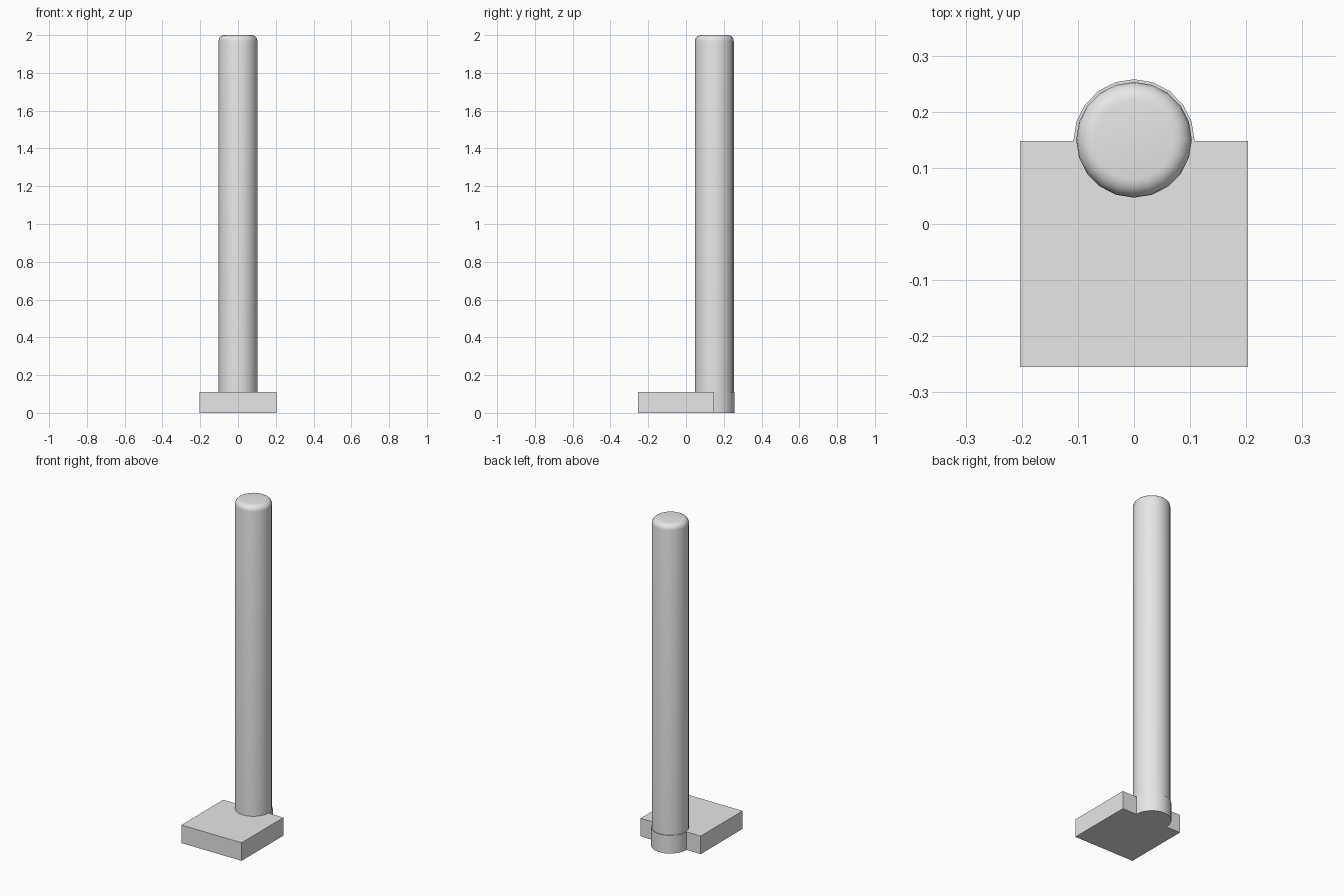
import bpy, bmesh, math

cube = bpy.data.objects.get("Cube")
if cube:
    bpy.data.objects.remove(cube, do_unlink=True)

SIDES = 20
POST_Y = 0.15
BASE_TOP = 0.11

# Single grey material
grey = bpy.data.materials.new("light grey")
grey.use_nodes = True
grey.diffuse_color = (0.8, 0.8, 0.8, 1)
grey.node_tree.nodes["Principled BSDF"].inputs["Base Color"].default_value = (0.8, 0.8, 0.8, 1)


def finish(name, bm, angle):
    bmesh.ops.recalc_face_normals(bm, faces=bm.faces)
    mesh = bpy.data.meshes.new(name)
    bm.to_mesh(mesh)
    bm.free()
    mesh.materials.append(grey)
    obj = bpy.data.objects.new(name, mesh)
    bpy.context.collection.objects.link(obj)
    bpy.ops.object.select_all(action='DESELECT')
    obj.select_set(True)
    bpy.context.view_layer.objects.active = obj
    bpy.ops.object.shade_smooth_by_angle(angle=math.radians(angle))
    return obj


def ring(bm, radius, z):
    step = 2 * math.pi / SIDES
    return [bm.verts.new((radius * math.cos(i * step),
                          POST_Y + radius * math.sin(i * step), z)) for i in range(SIDES)]


# Base block with a half-round collar at the back, one extruded outline
half = SIDES // 2
collar = [(0.108 * math.cos(math.pi * i / half),
           POST_Y - 0.002 + 0.11 * math.sin(math.pi * i / half)) for i in range(half + 1)]
outline = [(-0.203, -0.255), (0.203, -0.255), (0.203, 0.148)] + collar + [(-0.203, 0.148)]
bm = bmesh.new()
floor = bm.faces.new([bm.verts.new((x, y, 0)) for x, y in outline])
wall = bmesh.ops.extrude_face_region(bm, geom=[floor], use_keep_orig=True)
top_verts = [g for g in wall["geom"] if isinstance(g, bmesh.types.BMVert)]
bmesh.ops.translate(bm, verts=top_verts, vec=(0, 0, BASE_TOP))
finish("base_plate", bm, 30)

# Tall post with a rounded top rim
bm = bmesh.new()
radius, rim, steps = 0.103, 0.032, 5
profile = [(radius, BASE_TOP - 0.005)]
for i in range(steps + 1):
    a = math.pi / 2 * i / steps
    profile.append((radius - rim + rim * math.cos(a), 2 - rim + rim * math.sin(a)))
rings = [ring(bm, r, z) for r, z in profile]
for low, high in zip(rings, rings[1:]):
    for i in range(SIDES):
        j = (i + 1) % SIDES
        bm.faces.new((low[i], low[j], high[j], high[i]))
bm.faces.new(rings[0][::-1])
bm.faces.new(rings[-1])
finish("post", bm, 40)
